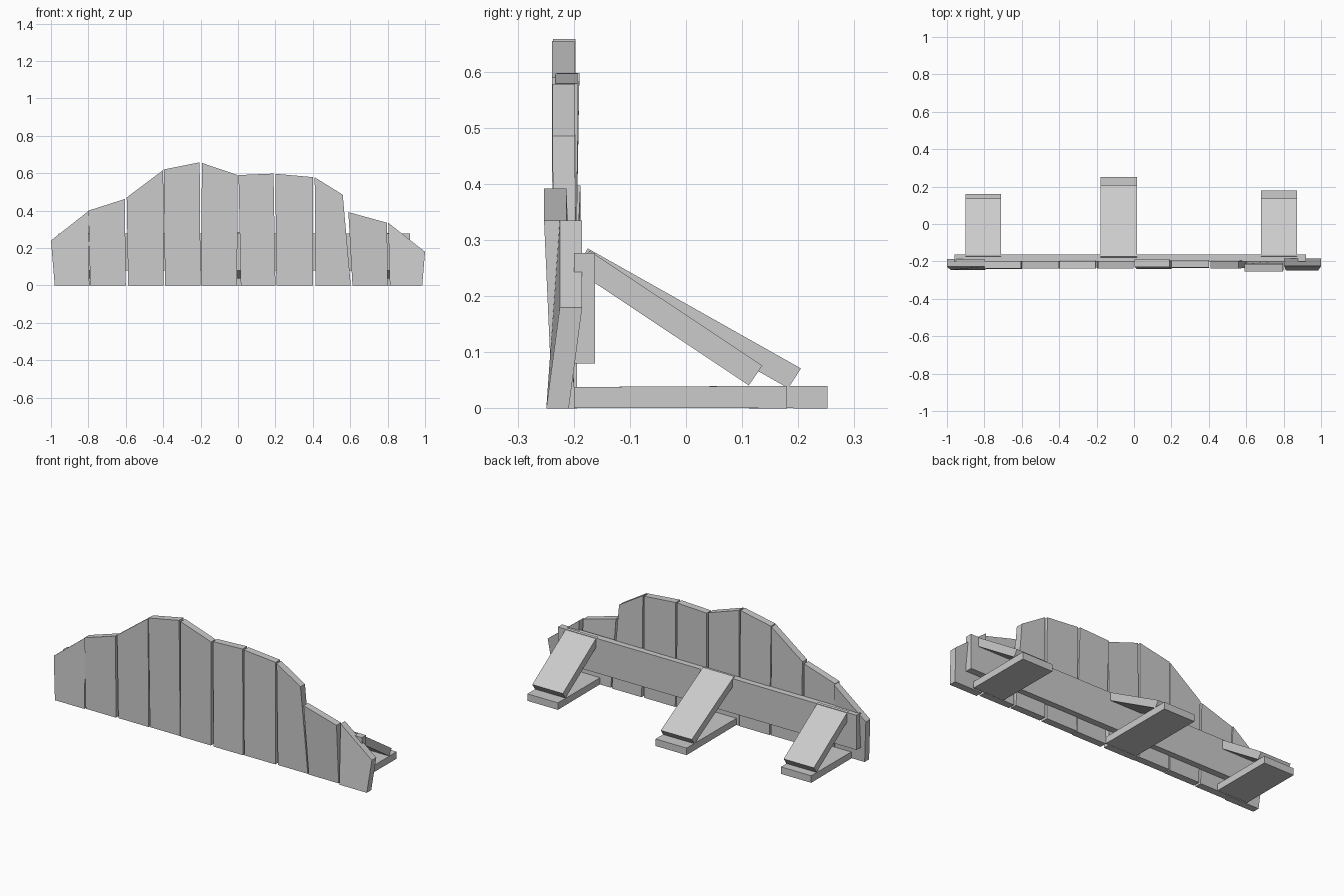
import bpy


def prism(name, near, far):
    """Solid joining two matching outlines."""
    n = len(near)
    faces = [tuple(range(n)), tuple(reversed(range(n, 2 * n)))]
    faces += [((i + 1) % n, i, n + i, n + (i + 1) % n) for i in range(n)]
    mesh = bpy.data.meshes.new(name)
    mesh.from_pydata(near + far, [], faces)
    obj = bpy.data.objects.new(name, mesh)
    bpy.context.collection.objects.link(obj)
    return obj


def plank(name, x0, x1, tx1, z1, tx0, z0, yb, yt, thick=0.04):
    """Upright board: bottom x0..x1, slanted top, front y at bottom and top."""
    near = [(x0, yb, 0), (x1, yb, 0), (tx1, yt, z1), (tx0, yt, z0)]
    return prism(name, near, [(x, y + thick, z) for x, y, z in near])


def side_board(name, x0, x1, profile):
    """Board with a y-z profile extruded along x."""
    return prism(name, [(x1, y, z) for y, z in profile],
                 [(x0, y, z) for y, z in profile])


# Uneven fence planks: bottom x pair, top right, top left, front y bottom/top
planks = [
    (-0.98, -0.795, -0.80, 0.397, -1.00, 0.24, -0.246, -0.228),
    (-0.79, -0.60, -0.605, 0.462, -0.80, 0.40, -0.240, -0.237),
    (-0.587, -0.397, -0.40, 0.617, -0.595, 0.47, -0.237, -0.237),
    (-0.39, -0.20, -0.205, 0.658, -0.397, 0.62, -0.234, -0.237),
    (-0.197, -0.005, -0.002, 0.59, -0.193, 0.655, -0.237, -0.239),
    (0.015, 0.20, 0.19, 0.598, 0.003, 0.59, -0.240, -0.230),
    (0.205, 0.40, 0.40, 0.579, 0.20, 0.597, -0.236, -0.233),
    (0.415, 0.603, 0.56, 0.485, 0.41, 0.578, -0.234, -0.238),
    (0.612, 0.80, 0.797, 0.335, 0.59, 0.392, -0.238, -0.253),
    (0.812, 0.985, 1.00, 0.18, 0.803, 0.335, -0.249, -0.225),
]
for i, p in enumerate(planks):
    plank(f"plank_{i + 1}", *p)

# Long rail behind the planks
side_board("back_rail", -0.96, 0.92,
           [(-0.2, 0.08), (-0.162, 0.08), (-0.162, 0.277), (-0.2, 0.277)])

# Feet with sloping braces: x range, foot end, brace profile
short_brace = [(-0.195, 0.245), (0.112, 0.041), (0.136, 0.076), (-0.172, 0.281)]
long_brace = [(-0.196, 0.25), (0.182, 0.036), (0.205, 0.071), (-0.175, 0.285)]
for side, x0, x1, end, brace in [
    ("left", -0.90, -0.71, 0.16, short_brace),
    ("middle", -0.18, 0.015, 0.252, long_brace),
    ("right", 0.68, 0.872, 0.18, short_brace),
]:
    side_board(side + "_foot", x0, x1,
               [(-0.2, 0.001), (end, 0), (end, 0.04), (-0.2, 0.038)])
    side_board(side + "_brace", x0, x1, brace)
